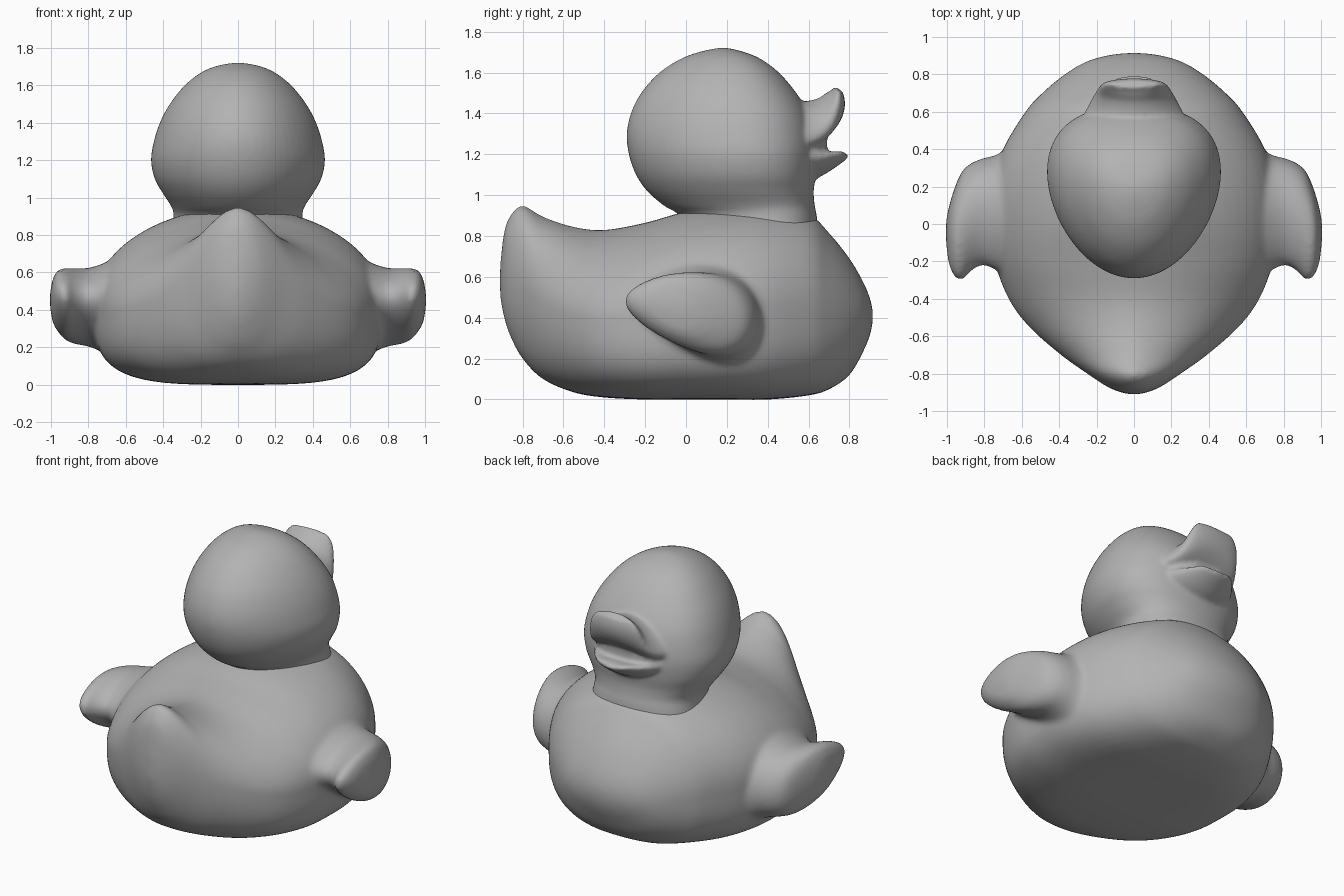
import bpy, bmesh, math

cube = bpy.data.objects.get("Cube")
if cube:
    bpy.data.objects.remove(cube)

grey = bpy.data.materials.new("plain grey")
grey.use_nodes = True
COLOUR = (0.45, 0.45, 0.45, 1)
grey.diffuse_color = COLOUR
grey.node_tree.nodes["Principled BSDF"].inputs["Base Color"].default_value = COLOUR

SIDES = 64
ANGLES = [math.tau * i / SIDES for i in range(SIDES)]


def smooth_rows(rows, steps=6):
    """Resample key sections along a Catmull-Rom spline."""
    out = []
    for i in range(len(rows) - 1):
        a, b, c, d = (rows[max(0, min(len(rows) - 1, i + k))] for k in (-1, 0, 1, 2))
        for s in range(steps):
            t = s / steps
            out.append([q + t * (r - p + t * (2 * p - 5 * q + 4 * r - u
                        + t * (3 * (q - r) + u - p))) / 2
                        for p, q, r, u in zip(a, b, c, d)])
    return out + [list(rows[-1])]


def loft(bm, rows, section):
    """Skin the rings that section(row, angle) describes and cap both ends."""
    rings = [[bm.verts.new(section(row, a)) for a in ANGLES] for row in smooth_rows(rows)]
    for low, high in zip(rings, rings[1:]):
        for i in range(SIDES):
            j = (i + 1) % SIDES
            bm.faces.new((low[i], low[j], high[j], high[i]))
    bm.faces.new(rings[0][::-1])
    bm.faces.new(rings[-1])


def power(value, p):
    return math.copysign(abs(value) ** (2 / p), value)


def finish(name, bm, voxel, rounds):
    """Make the object and fuse its shells into one soft skin."""
    bmesh.ops.recalc_face_normals(bm, faces=bm.faces)
    mesh = bpy.data.meshes.new(name)
    bm.to_mesh(mesh)
    bm.free()
    mesh.materials.append(grey)
    obj = bpy.data.objects.new(name, mesh)
    bpy.context.collection.objects.link(obj)
    fuse = obj.modifiers.new("Fuse", 'REMESH')
    fuse.mode = 'VOXEL'
    fuse.voxel_size = voxel
    fuse.use_smooth_shade = True
    soften = obj.modifiers.new("Soften", 'SMOOTH')
    soften.factor = 0.5
    soften.iterations = rounds


# Body: y, bottom, top, half width, roundness of the back, of the belly
BODY = [
    (-.91, .5, .66, .03, 2, 2), (-.89, .4, .82, .1, 2, 2), (-.86, .31, .9, .16, 1.9, 2),
    (-.8, .2, .95, .25, 1.75, 2.1), (-.7, .1, .895, .39, 1.65, 2.4),
    (-.55, .035, .845, .56, 1.65, 2.8), (-.4, .01, .83, .67, 1.8, 3.2),
    (-.2, 0, .865, .745, 2, 3.6), (0, 0, .92, .77, 2, 3.7),
    (.2, 0, .945, .76, 2, 3.7), (.4, 0, .945, .7, 2, 3.4), (.6, .02, .905, .58, 2, 3),
    (.7, .05, .815, .49, 2, 2.7), (.8, .12, .69, .37, 2, 2.3), (.87, .24, .57, .25, 2, 2),
    (.905, .33, .48, .12, 2, 2), (.915, .4, .42, .01, 2, 2)]


def body_section(row, a):
    y, bottom, top, width, back, belly = row
    middle = bottom + (top - bottom) * .48
    up = math.sin(a) > 0
    p = back if up else belly
    height = top - middle if up else middle - bottom
    return (width * power(math.cos(a), p), y, middle + height * power(math.sin(a), p))


# Wings: x, back y, front y, bottom z, top z, flaring into the body
WING = [
    (.55, -.3, .46, .1, .72), (.69, -.27, .39, .17, .67), (.75, -.24, .365, .2, .645),
    (.81, -.22, .35, .22, .63), (.87, -.25, .325, .23, .63), (.92, -.3, .28, .25, .63),
    (.96, -.28, .19, .29, .62), (.99, -.21, .09, .34, .57), (1.005, -.1, .01, .42, .49)]


def wing_section(side):
    def section(row, a):
        x, back, front, bottom, top = row
        c, s = math.cos(a), math.sin(a)
        y = (back + front) / 2 + (front - back) / 2 * c
        half = (top - bottom) / 2
        z = (top + bottom) / 2 + half * (s * (1 + .3 * c) * .96 - .2 * c)
        return (side * x, y, z)
    return section


bm = bmesh.new()
loft(bm, BODY, body_section)
for side in (-1, 1):
    loft(bm, WING, wing_section(side))
finish("body_with_wings", bm, .016, 8)

# Head and neck: z, back y, front y, half width
HEAD = [
    (.8, .02, .65, .36), (.9, -.03, .64, .345), (.95, -.11, .63, .355),
    (1.02, -.19, .625, .4), (1.1, -.245, .635, .445), (1.2, -.28, .64, .465),
    (1.3, -.29, .63, .45), (1.4, -.27, .6, .418), (1.5, -.22, .54, .365),
    (1.6, -.13, .455, .285), (1.67, -.02, .36, .195), (1.705, .08, .27, .11),
    (1.721, .16, .2, .02)]


def head_section(row, a):
    """An egg outline, broadest toward the face."""
    z, back, front, width = row
    reach = (front - back) / 2
    y = (back + front) / 2 + reach * (math.sin(a) + .22 * math.cos(a) ** 2)
    return (width * math.cos(a), y, z)


# Bills and mouth: y, z, half width, half thickness, tilt, droop of the corners
UPPER = [
    (.42, 1.33, .33, .12, .1, .08), (.55, 1.345, .285, .115, .25, .08),
    (.64, 1.37, .24, .1, .4, .08), (.695, 1.405, .21, .083, .5, .07),
    (.725, 1.445, .19, .068, .7, .05), (.743, 1.485, .17, .045, .9, .03),
    (.75, 1.525, .14, .018, 1, .02)]
LOWER = [
    (.4, 1.13, .32, .1, 0, -.06), (.55, 1.14, .27, .09, 0, -.05),
    (.64, 1.15, .22, .065, .1, -.04), (.71, 1.17, .17, .042, .3, -.03),
    (.765, 1.188, .12, .024, .3, -.02), (.79, 1.195, .07, .01, .3, -.01)]
MOUTH = [
    (.4, 1.24, .3, .12, 0, 0), (.6, 1.24, .23, .11, 0, 0),
    (.66, 1.24, .17, .1, 0, 0), (.69, 1.24, .1, .06, 0, 0)]


def bill_section(row, a):
    y, z, width, thick, tilt, droop = row
    c, s = math.cos(a), math.sin(a)
    return (width * c, y - thick * s * math.sin(tilt),
            z + thick * s * math.cos(tilt) - droop * c * c)


bm = bmesh.new()
loft(bm, HEAD, head_section)
for rows in (UPPER, LOWER, MOUTH):
    loft(bm, rows, bill_section)
finish("head_with_bill", bm, .012, 8)
